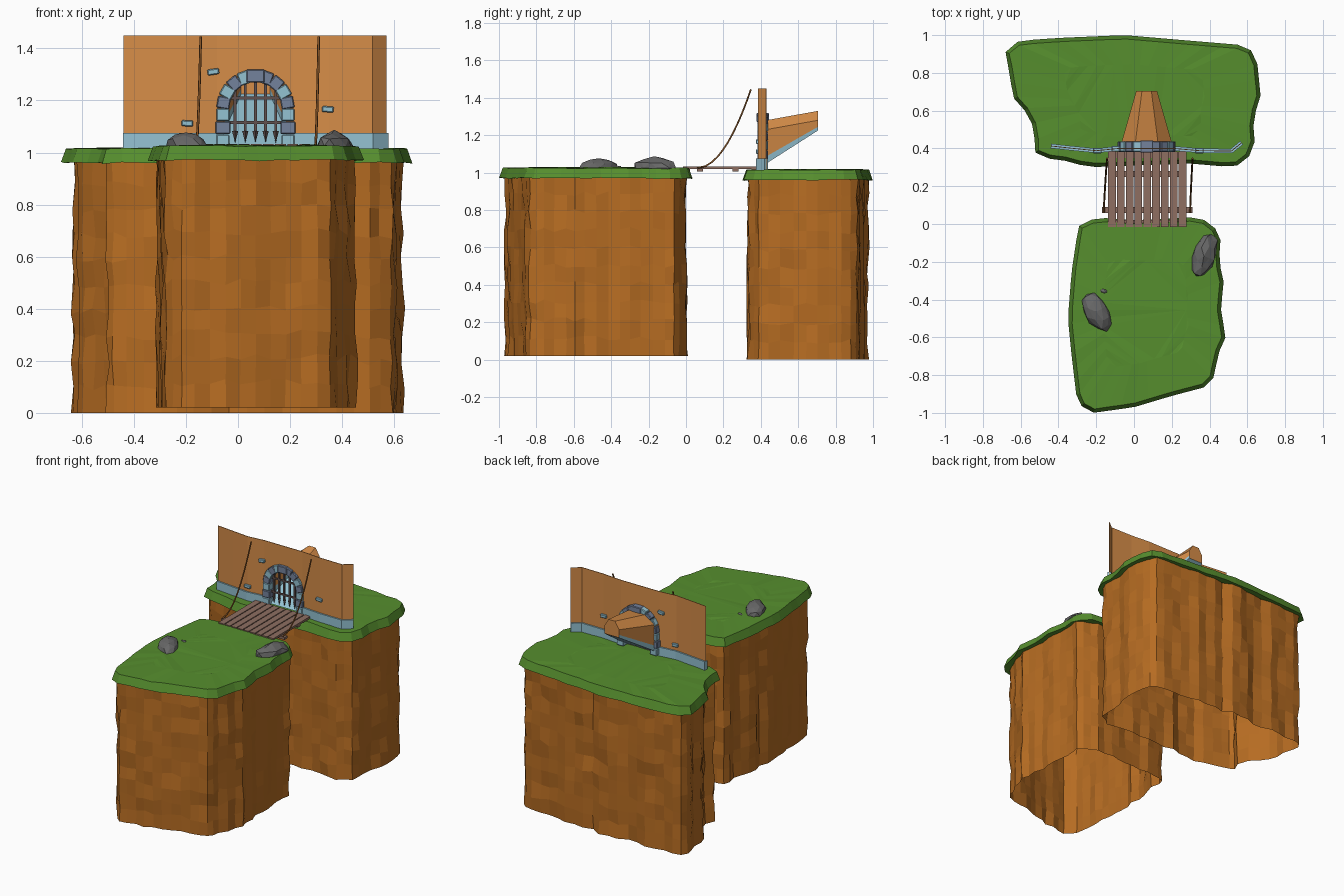
import bpy, bmesh, math, random
from mathutils import Vector

random.seed(7)
if bpy.data.objects.get("Cube"):
    bpy.data.objects.remove(bpy.data.objects["Cube"])


def material(name, *srgb):
    color = [((c / 255 + 0.055) / 1.055) ** 2.4 for c in srgb] + [1]
    mat = bpy.data.materials.new(name)
    mat.use_nodes = True
    mat.diffuse_color = color
    mat.node_tree.nodes["Principled BSDF"].inputs["Base Color"].default_value = color
    return mat


GRASS = material("grass green", 86, 142, 46)
EARTH = material("cliff brown", 182, 108, 34)
CLAY = material("wall clay", 214, 141, 72)
STONE = material("pale blue stone", 148, 194, 210)
SLATE = material("slate stone", 116, 130, 156)
PLANK = material("plank wood", 142, 110, 97)
IRON = material("gate iron", 96, 80, 78)
ROPE = material("rope brown", 128, 80, 36)
BOULDER = material("boulder grey", 104, 104, 104)


def finish(name, bm, *mats):
    bmesh.ops.recalc_face_normals(bm, faces=bm.faces)
    mesh = bpy.data.meshes.new(name)
    bm.to_mesh(mesh)
    bm.free()
    for mat in mats:
        mesh.materials.append(mat)
    obj = bpy.data.objects.new(name, mesh)
    bpy.context.collection.objects.link(obj)
    return obj


def box(name, center, size, mat, tilt=0, bevel=0):
    bm = bmesh.new()
    bmesh.ops.create_cube(bm, size=1)
    bmesh.ops.scale(bm, vec=size, verts=bm.verts)
    obj = finish(name, bm, mat)
    obj.location = center
    obj.rotation_euler.y = tilt
    if bevel:
        mod = obj.modifiers.new("bevel", "BEVEL")
        mod.width, mod.segments = bevel, 1
    return obj


def resample(points, count):
    """Evenly spaced points along a closed outline."""
    pts = [Vector(p) for p in points]
    pairs = list(zip(pts, pts[1:] + pts[:1]))
    step = sum((b - a).length for a, b in pairs) / count
    out, walked = [], 0
    for a, b in pairs:
        length = (b - a).length
        while len(out) < count and len(out) * step < walked + length:
            out.append(a.lerp(b, (len(out) * step - walked) / length))
        walked += length
    return out


def outward(pts):
    """Outward normals of a clockwise outline."""
    n = len(pts)
    tangents = [(pts[(i + 1) % n] - pts[i - 1]).normalized() for i in range(n)]
    return [Vector((-t.y, t.x)) for t in tangents]


def ring(bm, pts, z, jitter=0):
    return [bm.verts.new((p.x, p.y, z + random.uniform(-jitter, jitter))) for p in pts]


def bridge(bm, low, high):
    n = len(low)
    return [bm.faces.new((low[i], low[(i + 1) % n], high[(i + 1) % n], high[i])) for i in range(n)]


def island(name, outline, bottom, top):
    # Turf: sloping rim, slightly uneven top, short underside
    pts = resample(outline, 44)
    normals = outward(pts)
    middle = sum(pts, Vector((0, 0))) / len(pts)
    bm = bmesh.new()
    under = ring(bm, [p - n * 0.05 for p, n in zip(pts, normals)], top - 0.05)
    rim = ring(bm, pts, top - 0.055, 0.004)
    edge = ring(bm, [p - n * 0.02 for p, n in zip(pts, normals)], top, 0.003)
    inner = ring(bm, [middle + (p - middle) * 0.55 for p in pts], top + 0.003, 0.003)
    for a, b in ((under, rim), (rim, edge), (edge, inner)):
        bridge(bm, a, b)
    bm.faces.new(inner)
    bmesh.ops.triangulate(bm, faces=[f for f in bm.faces if len(f.verts) > 4])
    finish(name + "_turf", bm, GRASS)

    # Cliff: open-bottomed wall of rough facets with vertical crevices
    pts = resample(outline, 54)
    normals = outward(pts)
    column = [random.choice((0, 0, 0.004, 0.008, -0.014)) for _ in pts]
    bm = bmesh.new()
    previous, rows = None, 10
    for row in range(rows + 1):
        z = bottom + (top - 0.04 - bottom) * row / rows
        offsets = [n * (c - 0.035 + random.uniform(-0.009, 0.009)) for n, c in zip(normals, column)]
        current = ring(bm, [p + o for p, o in zip(pts, offsets)], z, 0 if row == 0 else 0.014)
        if previous:
            bridge(bm, previous, current)
        previous = current
    finish(name + "_cliff", bm, EARTH)


island("front", [
    (-.29, -.01), (-.2, .035), (0, .02), (.3, .035), (.38, .02), (.46, -.05), (.45, -.2), (.475, -.3),
    (.46, -.45), (.485, -.6), (.44, -.7), (.43, -.8), (.39, -.86), (.2, -.91), (0, -.97),
    (-.22, -1), (-.3, -.95), (-.33, -.7), (-.35, -.5), (-.33, -.25), (-.3, -.05)], 0.02, 1.025)
island("back", [
    (-.68, .91), (-.61, .97), (-.4, .985), (-.05, 1), (.3, .97), (.6, .945), (.65, .88), (.67, .68),
    (.63, .55), (.64, .42), (.6, .34), (.53, .3), (.3, .32), (0, .31), (-.25, .3), (-.33, .33),
    (-.48, .35), (-.54, .39), (-.52, .48), (-.56, .58), (-.64, .67), (-.66, .8)], 0, 1.015)

# Curved rampart wall with an arched opening
DOOR, HALF, SPRING, GROUND = 0.067, 0.12, 1.17, 1.01
PATH = [(-.44, .413), (-.32, .4), (-.2, .388), (-.08, .4), (.21, .4), (.35, .388), (.515, .386), (.57, .43)]


def wall_y(x):
    for (xa, ya), (xb, yb) in zip(PATH, PATH[1:]):
        if x <= xb:
            return ya + (yb - ya) * (x - xa) / (xb - xa)
    return PATH[-1][1]


def sheet(name, columns, mat, thickness):
    bm = bmesh.new()
    pairs = [[bm.verts.new((x, wall_y(x), z)) for z in zs] for x, *zs in columns]
    for a, b in zip(pairs, pairs[1:]):
        if a[0].co.x < b[0].co.x:
            bm.faces.new((a[0], b[0], b[1], a[1]))
    obj = finish(name, bm, mat)
    mod = obj.modifiers.new("thickness", "SOLIDIFY")
    mod.thickness, mod.offset = thickness, 0


TOP = 1.45
left = [x for x, y in PATH if x < DOOR - HALF] + [DOOR - HALF]
right = [DOOR + HALF] + [x for x, y in PATH if x > DOOR + HALF]
arch = [(DOOR - HALF * math.cos(a), SPRING + HALF * math.sin(a), TOP)
        for a in (math.pi * i / 10 for i in range(11))]
sheet("rampart_wall", [(x, GROUND, TOP) for x in left] + arch + [(x, GROUND, TOP) for x in right], CLAY, 0.004)
for side, xs in (("right", left), ("left", right)):
    sheet(side + "_wall_footing", [(x, GROUND, 1.075) for x in xs], STONE, 0.024)

# Loose bricks set in the wall
for x, z, tilt in ((-.095, 1.31, -.15), (-.195, 1.112, .05), (.345, 1.166, .06)):
    box("wall_brick", (x, wall_y(x), z), (0.045, 0.03, 0.023), STONE, tilt, 0.004)

# Gateway stones: jambs, then arch
for side in (-1, 1):
    for i in range(3):
        wide = 0.05 + 0.008 * (i % 2)
        box("jamb_stone", (DOOR + side * 0.125, 0.41, 1.045 + i * 0.05), (wide, 0.055, 0.048),
            (STONE, SLATE)[i % 2], 0, 0.004)
for i in range(9):
    a = math.pi * (i + 0.5) / 9
    key = i == 4
    box("key_stone" if key else "arch_stone",
        (DOOR - 0.124 * math.cos(a), 0.41, SPRING + 0.124 * math.sin(a)),
        (0.07 if key else 0.046, 0.065 if key else 0.055, 0.05),
        STONE if i in (1, 3, 7) else SLATE, a - math.pi / 2, 0.004)

# Portcullis with pointed bars
for i in range(-2, 3):
    x = DOOR + i * 0.039
    high = SPRING + math.sqrt(0.11 ** 2 - (i * 0.039) ** 2)
    box("gate_bar", (x, 0.405, (1.08 + high) / 2), (0.011, 0.011, high - 1.08), IRON)
    bm = bmesh.new()
    bmesh.ops.create_cone(bm, cap_ends=True, segments=4, radius1=0, radius2=0.012, depth=0.045)
    finish("gate_spike", bm, IRON).location = (x, 0.405, 1.06)
for z in (1.115, 1.21):
    box("gate_crossbar", (DOOR, 0.405, z), (0.2, 0.009, 0.011), IRON)

# Rising tunnel behind the gate, narrowing to a closed end
bm = bmesh.new()
sections = []
for y, half, floor, kerb, shoulder, crown in ((.4, .142, 1.03, 1.07, 1.225, 1.275),
                                              (.705, .055, 1.225, 1.245, 1.28, 1.33)):
    profile = [(-half, floor), (-half, kerb), (-half, shoulder), (-half * 0.45, crown)]
    profile += [(-x, z) for x, z in reversed(profile)]
    sections.append([bm.verts.new((DOOR + x, y, z)) for x, z in profile])
for i, face in enumerate(bridge(bm, *sections)):
    face.material_index = 1 if i in (0, 6, 7) else 0
bm.faces.new(sections[1])
finish("gate_tunnel", bm, CLAY, STONE)

# Drawbridge planks and beams
COUNT = 9
for i in range(COUNT):
    x = -0.14 + 0.42 * (i + 0.5) / COUNT
    plank = box("bridge_plank", (x, 0.185, 1.026), (0.42 / COUNT - 0.006, 0.4, 0.014), PLANK)
for y, wide in ((0.005, 0.41), (0.265, 0.41), (0.365, 0.41), (0.075, 0.48)):
    box("bridge_beam", (0.07, y, 1.013), (wide, 0.032, 0.016), PLANK)

# Hanging ropes
for foot, head in ((-.16, -.143), (.297, .31)):
    curve = bpy.data.curves.new("bridge_rope", "CURVE")
    curve.dimensions, curve.bevel_depth, curve.bevel_resolution = "3D", 0.005, 1
    curve.use_fill_caps = True
    curve.materials.append(ROPE)
    line = curve.splines.new("POLY")
    line.points.add(10)
    for i, point in enumerate(line.points):
        t = i / 10
        point.co = (foot + (head - foot) * t, 0.06 + 0.287 * t ** 0.8, 1.025 + 0.42 * t ** 1.6, 1)
    bpy.context.collection.objects.link(bpy.data.objects.new("bridge_rope", curve))

# Boulders
for x, y, turn, size in ((-.2, -.465, .5, (.066, .115, .052)), (.37, -.17, -.35, (.064, .122, .06)),
                         (-.16, -.355, -.3, (.022, .012, .012))):
    bm = bmesh.new()
    bmesh.ops.create_icosphere(bm, subdivisions=2, radius=1)
    for v in bm.verts:
        v.co *= random.uniform(0.86, 1.06)
    bmesh.ops.scale(bm, vec=size, verts=bm.verts)
    rock = finish("boulder", bm, BOULDER)
    rock.location = (x, y, 1.025)
    rock.rotation_euler.z = turn
